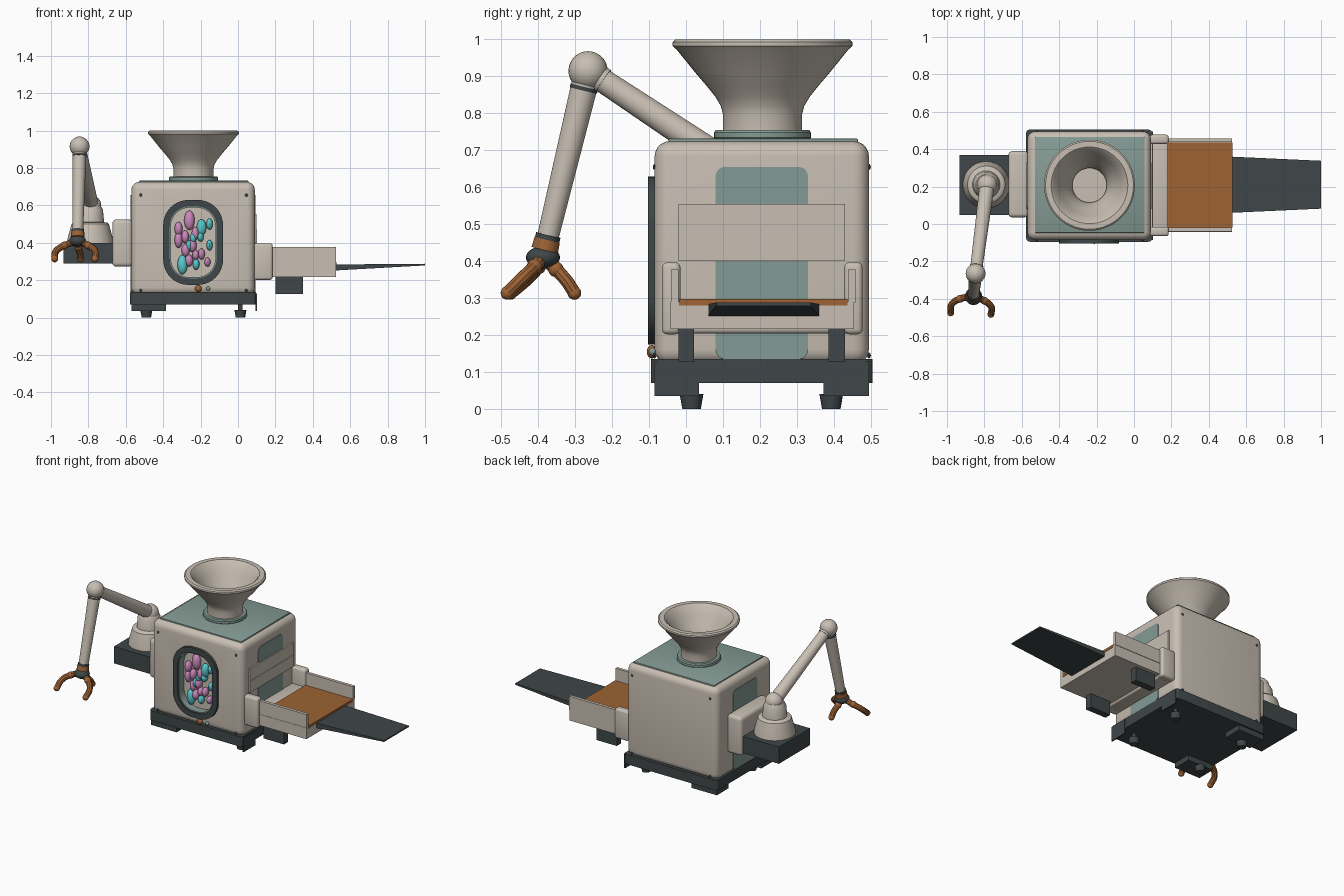
import bpy, bmesh, math
from mathutils import Vector, Matrix

if "Cube" in bpy.data.objects:
    bpy.data.objects.remove(bpy.data.objects["Cube"])


def material(name, rgb):
    m = bpy.data.materials.new(name)
    m.diffuse_color = (*rgb, 1)
    m.use_nodes = True
    m.node_tree.nodes["Principled BSDF"].inputs["Base Color"].default_value = m.diffuse_color
    return m


CREAM = material("warm_cream", (0.58, 0.52, 0.45))
GREEN = material("sage_green", (0.235, 0.33, 0.30))
DARK = material("dark_slate", (0.05, 0.062, 0.065))
RUST = material("rust_orange", (0.34, 0.125, 0.035))
PINK = material("candy_pink", (0.60, 0.25, 0.50))
CYAN = material("candy_cyan", (0.10, 0.58, 0.60))


def smooth(me):
    me.shade_smooth()
    me.set_sharp_from_angle(angle=math.radians(32))


def finish(name, bm, mat):
    bmesh.ops.recalc_face_normals(bm, faces=bm.faces)
    me = bpy.data.meshes.new(name)
    bm.to_mesh(me)
    bm.free()
    me.materials.append(mat)
    smooth(me)
    ob = bpy.data.objects.new(name, me)
    bpy.context.collection.objects.link(ob)
    return ob


def box(name, x, y, z, mat, bevel=0, segs=4, axis=None):
    """Box from ranges; axis limits the bevel to edges along that axis."""
    bm = bmesh.new()
    bmesh.ops.create_cube(bm, size=1)
    for v in bm.verts:
        v.co = [(a + b) / 2 + c * (b - a) for (a, b), c in zip((x, y, z), v.co)]
    if bevel:
        edges = [e for e in bm.edges if axis is None or
                 abs((e.verts[0].co - e.verts[1].co).normalized()[axis]) > 0.9]
        bmesh.ops.bevel(bm, geom=edges, offset=bevel, segments=segs,
                        profile=0.5, affect='EDGES')
    return finish(name, bm, mat)


def lathe(name, cx, cy, profile, mat, n=48):
    bm = bmesh.new()
    rings = []
    for r, z in profile:
        if r == 0:
            rings.append([bm.verts.new((cx, cy, z))] * n)
        else:
            rings.append([bm.verts.new((cx + r * math.cos(2 * math.pi * i / n),
                                        cy + r * math.sin(2 * math.pi * i / n), z))
                          for i in range(n)])
    for a, b in zip(rings, rings[1:]):
        for i in range(n):
            j = (i + 1) % n
            bm.faces.new(list(dict.fromkeys((a[i], a[j], b[j], b[i]))))
    return finish(name, bm, mat)


def ball(name, c, size, mat, u=24, v=16):
    bm = bmesh.new()
    bmesh.ops.create_uvsphere(bm, u_segments=u, v_segments=v, radius=1,
                              matrix=Matrix.Translation(c) @ Matrix.Diagonal((*size, 1)))
    return finish(name, bm, mat)


def rod(name, a, b, r1, r2, mat):
    a, b = Vector(a), Vector(b)
    rot = (b - a).to_track_quat('Z', 'Y').to_matrix().to_4x4()
    bm = bmesh.new()
    bmesh.ops.create_cone(bm, cap_ends=True, segments=28, radius1=r1, radius2=r2,
                          depth=(b - a).length,
                          matrix=Matrix.Translation((a + b) / 2) @ rot)
    return finish(name, bm, mat)


def oval(hw, hh, r, n=10):
    """Rounded rectangle outline centred on the window."""
    pts = []
    for k, (sx, sz) in enumerate(((1, 1), (-1, 1), (-1, -1), (1, -1))):
        for i in range(n + 1):
            t = math.pi / 2 * (k + i / n)
            pts.append((-0.24 + sx * (hw - r) + r * math.cos(t),
                        0.402 + sz * (hh - r) + r * math.sin(t)))
    return pts


def ring(name, outer, inner, y0, y1, mat):
    bm = bmesh.new()
    loops = [[bm.verts.new((x, y, z)) for x, z in o]
             for o, y in ((outer, y1), (outer, y0), (inner, y0), (inner, y1))]
    n = len(outer)
    for k in range(4):
        a, b = loops[k], loops[(k + 1) % 4]
        for i in range(n):
            j = (i + 1) % n
            bm.faces.new((a[i], a[j], b[j], b[i]))
    return finish(name, bm, mat)


# Cabinet with recessed window opening
body = box("cabinet", (-0.57, 0.09), (-0.085, 0.495), (0.12, 0.725), CREAM, 0.042, 5)
bm = bmesh.new()
front = bm.faces.new([bm.verts.new((x, -0.2, z)) for x, z in oval(0.126, 0.193, 0.105)])
ext = bmesh.ops.extrude_face_region(bm, geom=[front])["geom"]
for v in ext:
    if isinstance(v, bmesh.types.BMVert):
        v.co.y = -0.045
cutter = finish("window_cutter", bm, CREAM)
cutter.hide_render = True
mod = body.modifiers.new("window", 'BOOLEAN')
mod.operation, mod.object, mod.solver = 'DIFFERENCE', cutter, 'EXACT'
bpy.context.view_layer.objects.active = body
bpy.ops.object.modifier_apply(modifier="window")
bpy.data.objects.remove(cutter)
smooth(body.data)

# Window frame and liner
ring("window_frame", oval(0.16, 0.227, 0.135), oval(0.125, 0.192, 0.105), -0.103, -0.083, DARK)
ring("window_liner", oval(0.1255, 0.1925, 0.105), oval(0.119, 0.186, 0.1), -0.096, -0.045, GREEN)

# Candies: x, z, half width, half height
pinks = ((-.26, .52, .028, .052), (-.318, .475, .021, .037), (-.318, .415, .021, .042),
         (-.282, .432, .02, .035), (-.243, .385, .022, .035), (-.226, .335, .018, .028),
         (-.262, .305, .022, .032), (-.195, .34, .018, .03), (-.163, .297, .016, .025),
         (-.28, .36, .022, .035), (-.228, .45, .02, .035))
cyans = ((-.195, .482, .026, .044), (-.152, .50, .017, .03), (-.152, .387, .016, .028),
         (-.297, .283, .027, .052), (-.24, .425, .018, .028), (-.2, .432, .017, .026),
         (-.224, .285, .018, .03), (-.262, .385, .017, .028))
for name, mat, group in (("pink_candy", PINK, pinks), ("cyan_candy", CYAN, cyans)):
    for x, z, w, h in group:
        ball(name, (x, -0.058, z), (w, 0.026, h), mat, 16, 10)

# Front knobs and corner screws
ball("rust_knob", (-0.212, -0.092, 0.155), (0.018, 0.014, 0.018), RUST)
ball("small_knob", (-0.16, -0.09, 0.155), (0.011, 0.011, 0.011), GREEN)
for x in (-0.52, 0.045):
    for z in (0.655, 0.145):
        for y in (-0.085, 0.495):
            ball("screw", (x, y, z), (0.008, 0.005, 0.008), DARK, 12, 8)

# Green side strips and lid
box("side_strip", (-0.574, 0.094), (0.08, 0.33), (0.135, 0.655), GREEN, 0.025, 4, 0)
box("top_lid", (-0.53, 0.057), (-0.047, 0.465), (0.715, 0.732), GREEN, 0.004, 2)

# Base plinth, corner blocks, corner plates and feet
box("base_plinth", (-0.577, 0.097), (-0.095, 0.505), (0.07, 0.135), DARK, 0.02, 3, 2)
for y0, y1 in ((-0.085, 0.035), (0.372, 0.495)):
    box("corner_block", (-0.57, -0.385), (y0, y1), (0.035, 0.075), DARK)
    box("corner_plate", (0.093, 0.101), (y0, y1), (0.035, 0.13), DARK)
for x in (-0.49, 0.013):
    for y in (0.015, 0.393):
        lathe("foot", x, y, ((0, 0), (0.025, 0), (0.032, 0.04), (0.012, 0.04),
                             (0.012, 0.075), (0, 0.075)), DARK, 24)

# Hopper and collar
HX, HY = -0.238, 0.207
lathe("hopper_collar", HX, HY, ((0, 0.728), (0.126, 0.728), (0.131, 0.734), (0.131, 0.748),
                                (0.126, 0.755), (0, 0.755)), GREEN)
lathe("hopper", HX, HY, ((0.107, 0.75), (0.107, 0.797), (0.113, 0.82), (0.128, 0.845),
                         (0.152, 0.875), (0.182, 0.91), (0.232, 0.972), (0.243, 0.982),
                         (0.243, 0.993), (0.235, 1.0), (0.205, 1.0), (0.195, 0.992),
                         (0.165, 0.935), (0.13, 0.875), (0.105, 0.83), (0.092, 0.79),
                         (0.092, 0.77), (0, 0.77)), CREAM, 56)

# Outlet bracket and panel on the right
for y0, y1 in ((-0.065, -0.015), (0.428, 0.478)):
    box("bracket_post", (0.085, 0.185), (y0, y1), (0.202, 0.397), CREAM, 0.014, 3)
box("bracket_bridge", (0.085, 0.183), (-0.05, 0.46), (0.204, 0.288), CREAM, 0.012, 3)
box("outlet_panel", (0.085, 0.102), (-0.02, 0.43), (0.40, 0.475), CREAM)
box("outlet_hood", (0.085, 0.10), (-0.02, 0.43), (0.475, 0.555), CREAM)

# Conveyor trough, belt and legs
box("trough", (0.18, 0.525), (-0.042, 0.455), (0.217, 0.29), CREAM)
box("belt", (0.182, 0.527), (-0.019, 0.437), (0.28, 0.297), RUST)
for y0, y1 in ((-0.04, -0.02), (0.438, 0.458)):
    box("trough_wall", (0.18, 0.525), (y0, y1), (0.288, 0.377), CREAM)
for y0, y1 in ((-0.02, 0.022), (0.386, 0.43)):
    box("conveyor_leg", (0.20, 0.347), (y0, y1), (0.127, 0.22), DARK)

# Tapered exit tray
tray = box("exit_tray", (0.52, 1.0), (0.06, 0.36), (0.252, 0.284), DARK)
for v in tray.data.vertices:
    if v.co.x > 0.9:
        v.co.y += 0.022 if v.co.y < 0.2 else -0.022
        v.co.z = 0.279 if v.co.z < 0.27 else 0.288

# Arm mount on the left
box("arm_bracket", (-0.672, -0.565), (0.035, 0.39), (0.272, 0.525), CREAM, 0.022, 4)
box("arm_platform", (-0.932, -0.665), (0.048, 0.37), (0.29, 0.40), DARK)
lathe("arm_base", -0.79, 0.21, ((0, 0.398), (0.125, 0.398), (0.122, 0.42), (0.1, 0.50),
                                (0.09, 0.508), (0.074, 0.51), (0.068, 0.575),
                                (0.055, 0.60), (0, 0.605)), CREAM)

# Jointed arm
S, E, W = Vector((-0.785, 0.21, 0.60)), Vector((-0.847, -0.265, 0.915)), Vector((-0.858, -0.387, 0.41))
ball("shoulder_joint", S, (0.054,) * 3, CREAM)
rod("upper_arm", S, E, 0.04, 0.032, CREAM)
ball("elbow_joint", E, (0.053,) * 3, CREAM)
rod("elbow_cuff", E.lerp(S, 0.07), E.lerp(S, 0.09), 0.036, 0.036, CREAM)
rod("forearm_cuff", E.lerp(W, 0.085), E.lerp(W, 0.105), 0.038, 0.038, DARK)
rod("forearm", E, E.lerp(W, 0.93), 0.037, 0.029, CREAM)
rod("wrist_collar", E.lerp(W, 0.88), E.lerp(W, 0.905), 0.034, 0.034, DARK)
rod("wrist_band", E.lerp(W, 0.905), E.lerp(W, 0.96), 0.035, 0.037, RUST)
ball("wrist_joint", W, (0.046, 0.046, 0.03), DARK)

# Claw fingers
fingers = (((-0.93, -0.40, 0.385), (-0.975, -0.43, 0.352), (-0.98, -0.475, 0.314)),
           ((-0.80, -0.41, 0.385), (-0.762, -0.445, 0.352), (-0.765, -0.483, 0.314)),
           ((-0.855, -0.352, 0.378), (-0.845, -0.322, 0.345), (-0.842, -0.302, 0.314)))
for pts in fingers:
    cu = bpy.data.curves.new("finger_path", 'CURVE')
    cu.dimensions, cu.bevel_depth, cu.bevel_resolution = '3D', 0.018, 3
    sp = cu.splines.new('BEZIER')
    sp.bezier_points.add(3)
    sp.resolution_u = 6
    for bp, p in zip(sp.bezier_points, (tuple(W),) + pts):
        bp.co = p
        bp.handle_left_type = bp.handle_right_type = 'AUTO'
    cu.materials.append(RUST)
    path = bpy.data.objects.new("finger_path", cu)
    bpy.context.collection.objects.link(path)
    me = bpy.data.meshes.new_from_object(path)
    bpy.data.objects.remove(path)
    smooth(me)
    bpy.context.collection.objects.link(bpy.data.objects.new("claw_finger", me))
    ball("fingertip", pts[-1], (0.0185,) * 3, RUST, 16, 10)
    ball("knuckle", pts[0], (0.021,) * 3, RUST, 16, 10)
